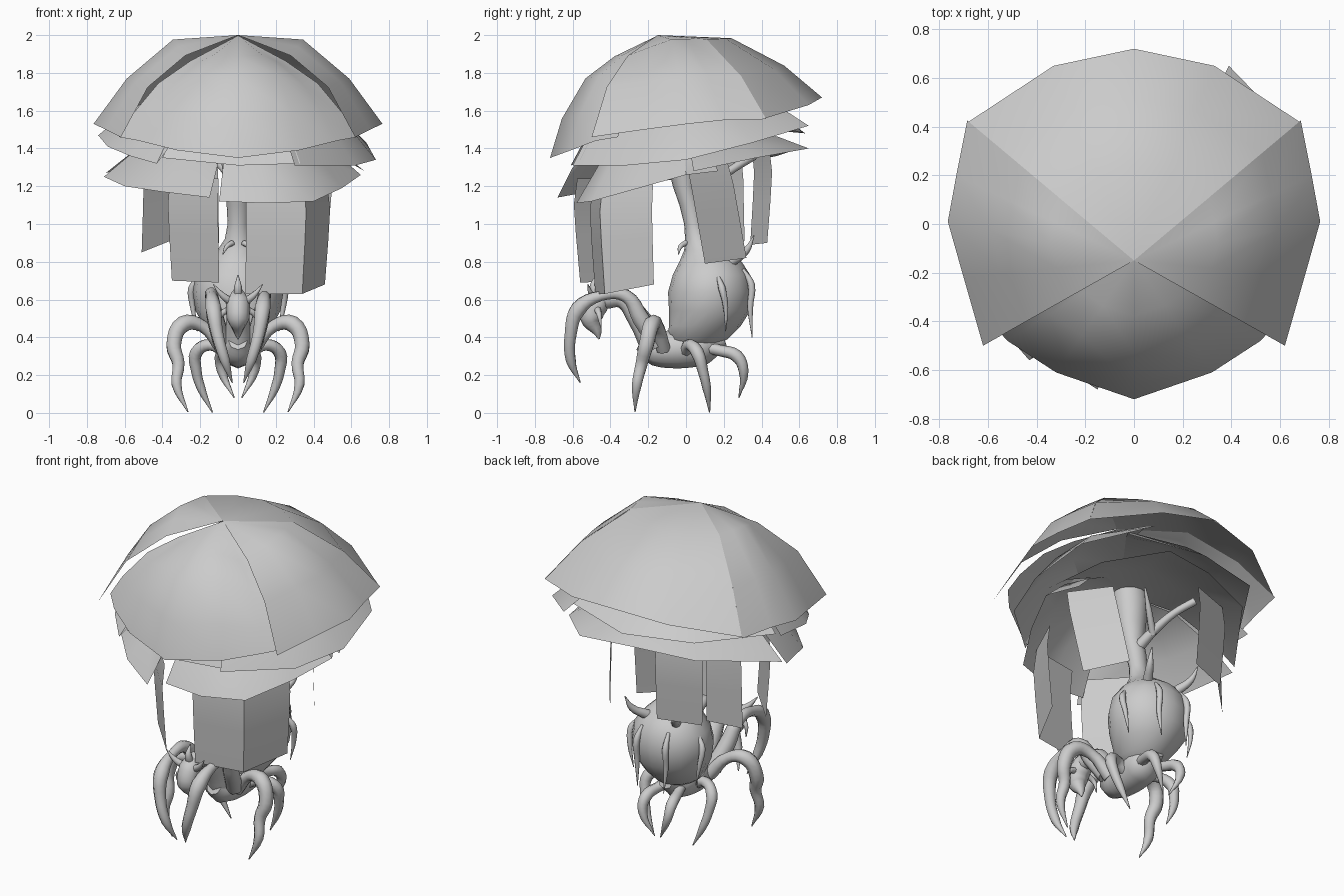
import bpy, bmesh, math

grey = bpy.data.materials.new("plain grey")
grey.diffuse_color = (0.6, 0.6, 0.6, 1)


def smooth(ob, angle=40):
    bpy.ops.object.select_all(action='DESELECT')
    ob.select_set(True)
    bpy.context.view_layer.objects.active = ob
    bpy.ops.object.shade_smooth_by_angle(angle=math.radians(angle))


def grid_mesh(name, rows, closed=False, angle=40):
    """Skin a list of equal-length point rows."""
    bm = bmesh.new()
    vs = [[bm.verts.new(p) for p in row] for row in rows]
    n = len(rows[0])
    for a, b in zip(vs, vs[1:]):
        for i in range(n if closed else n - 1):
            j = (i + 1) % n
            bm.faces.new((a[i], a[j], b[j], b[i]))
    if closed:
        bm.faces.new(vs[0][::-1])
        bm.faces.new(vs[-1])
    bmesh.ops.remove_doubles(bm, verts=bm.verts, dist=0.0005)
    bmesh.ops.recalc_face_normals(bm, faces=bm.faces)
    me = bpy.data.meshes.new(name)
    bm.to_mesh(me)
    bm.free()
    ob = bpy.data.objects.new(name, me)
    bpy.context.collection.objects.link(ob)
    me.materials.append(grey)
    smooth(ob, angle)


# sheet profiles: fraction outwards, fraction of the drop
ROUND = ((0.45, 0.05), (0.77, 0.49), (1, 1))
HALF = ((0.45, 0.12), (0.77, 0.49), (1, 1))
FLAT = ((0.45, 0.20), (0.77, 0.51), (1, 1))
NOSE = ((0.4, 0.17), (0.67, 0.35), (0.89, 0.68), (1, 1))
NOSE_EDGE = ((0.4, 0.25), (0.67, 0.47), (0.89, 0.78), (1, 1))


def canopy(name, apex, rim, curves=(ROUND,)):
    """Bulging leaf sheet from an apex out to a rim; the last curve repeats."""
    rays = [curves[min(i, len(curves) - 1)] for i in range(len(rim))]
    rows = [[apex] * len(rim)]
    for k in range(len(curves[0])):
        rows.append([[a + (b - a) * f for a, b, f in zip(apex, p, (c[k][0], c[k][0], c[k][1]))]
                     for p, c in zip(rim, rays)])
    grid_mesh(name, rows)


def strip(name, pts, top, flare=1.06, shift=(0, 0)):
    """Hanging leaf strip, slightly wider at the top."""
    rows = []
    for t, f in ((0, 1), (0.45, (1 + 2 * flare) / 3), (0.75, flare), (1, flare * 0.97)):
        rows.append([(x * f + shift[0] * t, y * f + shift[1] * t, z + (top - z) * t)
                     for x, y, z in pts])
    grid_mesh(name, rows, angle=35)


def limb(name, pts):
    """Tapered smooth tube; points are x, y, z, radius."""
    cu = bpy.data.curves.new(name, 'CURVE')
    cu.dimensions = '3D'
    cu.bevel_depth = 1
    cu.bevel_resolution = 2
    cu.resolution_u = 4
    cu.use_fill_caps = True
    sp = cu.splines.new('BEZIER')
    sp.bezier_points.add(len(pts) - 1)
    for bp, (x, y, z, r) in zip(sp.bezier_points, pts):
        bp.co = (x, y, z)
        bp.radius = r
        bp.handle_left_type = bp.handle_right_type = 'AUTO'
    ob = bpy.data.objects.new(name, cu)
    bpy.context.collection.objects.link(ob)
    bpy.ops.object.select_all(action='DESELECT')
    ob.select_set(True)
    bpy.context.view_layer.objects.active = ob
    bpy.ops.object.convert(target='MESH')
    ob = bpy.context.object
    ob.data.materials.clear()
    ob.data.materials.append(grey)
    smooth(ob, 60)


def pair(name, pts):
    for side, s in (("right", 1), ("left", -1)):
        limb(f"{name}_{side}", [(x * s, y, z, r) for x, y, z, r in pts])


def flip(pts):
    return [(-x, y, z) for x, y, z in pts]


# top canopy: four overlapping sheets
peak = (0, -0.15, 2.0)
canopy("canopy_top_back", peak, [(-.68, .42, 1.56), (-.33, .65, 1.63), (0, .72, 1.67),
                                 (.33, .65, 1.63), (.68, .42, 1.56)])
side = [(.62, -.5, 1.46), (.70, -.22, 1.50), (.765, .01, 1.53), (.73, .2, 1.55), (.685, .425, 1.555)]
canopy("canopy_top_right", peak, side, (FLAT, HALF, ROUND))
canopy("canopy_top_left", peak, flip(side), (FLAT, HALF, ROUND))
canopy("canopy_top_front", (0, -.15, 1.998),
       [(-.63, -.36, 1.46), (-.52, -.48, 1.44), (-.32, -.61, 1.39), (0, -.72, 1.35),
        (.32, -.61, 1.39), (.52, -.48, 1.44), (.63, -.36, 1.46)],
       (NOSE_EDGE, NOSE_EDGE, NOSE, NOSE, NOSE, NOSE_EDGE))

# middle canopy layer
mid = (0, -.1, 1.74)
canopy("canopy_middle_right", mid, [(.3, -.6, 1.31), (.62, -.32, 1.31), (.73, 0, 1.34),
                                    (.68, .35, 1.43), (.39, .65, 1.52)])
canopy("canopy_middle_left", mid, [(-.74, .12, 1.47), (-.69, -.2, 1.41), (-.57, -.4, 1.36),
                                   (-.43, -.56, 1.32), (-.37, -.52, 1.40)])
canopy("canopy_middle_front", mid, [(-.4, -.52, 1.35), (0, -.61, 1.31), (.33, -.57, 1.32)])
canopy("canopy_middle_back", mid, [(.45, .5, 1.51), (0, .63, 1.48), (-.42, .52, 1.49),
                                   (-.69, .1, 1.46)])

# lower canopy layer
low = (0, -.05, 1.52)
canopy("canopy_lower_front", low, [(-.1, -.57, 1.12), (.15, -.58, 1.11), (.4, -.5, 1.12),
                                   (.55, -.25, 1.19), (.65, 0, 1.26), (.55, .17, 1.28)])
canopy("canopy_lower_left", low, [(-.71, .02, 1.25), (-.6, -.3, 1.20), (-.4, -.52, 1.17),
                                  (-.15, -.68, 1.14), (-.11, -.6, 1.3)])
canopy("canopy_lower_back", low, [(.67, .04, 1.28), (.55, .37, 1.35), (.28, .65, 1.40),
                                  (-.05, .6, 1.40), (-.4, .48, 1.36), (-.7, .05, 1.27)])

# hanging leaf strips
strip("hanging_leaf_front_right", [(.04, -.48, .63), (.34, -.43, .63), (.46, -.17, .68)], 1.21)
strip("hanging_leaf_front_left", [(-.35, -.29, .70), (-.10, -.56, .69)], 1.24)
strip("hanging_leaf_right", [(.46, .10, .79), (.30, .32, .82)], 1.34, 1.02, (.04, -.1))
strip("hanging_leaf_left", [(-.51, .17, .85), (-.36, .31, .91)], 1.34, .98)
strip("hanging_leaf_back", [(-.35, .34, .89), (-.10, .43, .90)], 1.40)

# abdomen running up into the trunk: centre y, z, half width y, half width x
rings = [(.06, .33, .05, .05), (.06, .39, .16, .13), (.10, .46, .19, .18), (.125, .54, .215, .225),
         (.13, .64, .225, .24), (.135, .73, .205, .225), (.13, .80, .165, .17), (.10, .86, .11, .11),
         (.06, .92, .065, .07), (.04, 1.0, .05, .055), (.02, 1.1, .055, .06), (-.01, 1.2, .06, .065),
         (-.02, 1.3, .075, .085), (-.03, 1.45, .095, .1), (-.06, 1.7, .1, .1)]
angles = [math.tau * i / 16 for i in range(16)]
grid_mesh("abdomen_and_trunk", [[(rx * math.cos(a), cy + ry * math.sin(a), z) for a in angles]
                                for cy, z, ry, rx in rings], True, 60)

# thorax, neck and head
limb("thorax", [(0, .2, .40, .05), (0, .08, .36, .11), (0, -.05, .34, .105), (0, -.16, .34, .09),
                (0, -.24, .38, .05)])
limb("neck", [(0, -.16, .35, .08), (0, -.25, .5, .06), (0, -.34, .6, .045), (0, -.43, .60, .05)])
limb("head", [(0, -.40, .64, .03), (0, -.47, .58, .065), (0, -.50, .50, .06), (0, -.47, .43, .025),
              (0, -.46, .39, .004)])
limb("horn_centre", [(0, -.46, .6, .025), (0, -.49, .67, .02), (0, -.47, .73, .003)])
pair("horn", [(.02, -.47, .58, .025), (.08, -.5, .62, .018), (.13, -.52, .68, .003)])
pair("cheek_spike", [(.04, -.47, .55, .02), (.09, -.46, .52, .014), (.10, -.45, .45, .003)])

# grasping arms and walking legs
pair("arm", [(.08, -.15, .36, .05), (.12, -.24, .5, .048), (.14, -.32, .62, .036),
             (.14, -.45, .62, .028), (.13, -.57, .55, .044), (.11, -.61, .42, .034),
             (.07, -.61, .28, .028), (.03, -.56, .16, .003)])
pair("front_leg", [(.08, -.12, .34, .04), (.19, -.15, .46, .032), (.29, -.18, .47, .045),
                   (.34, -.21, .36, .042), (.315, -.235, .26, .034), (.325, -.26, .15, .028),
                   (.265, -.27, .005, .003)])
pair("middle_leg", [(.07, 0, .33, .035), (.15, .02, .36, .03), (.22, .06, .32, .035),
                    (.22, .09, .22, .028), (.195, .11, .13, .023), (.135, .125, .002, .003)])
pair("rear_leg", [(.03, .08, .35, .035), (.07, .18, .33, .03), (.09, .27, .30, .034),
                  (.085, .305, .22, .026), (.02, .28, .08, .003)])

# thorns draped over the abdomen
pair("side_thorn", [(.21, .17, .72, .010), (.245, .19, .66, .020), (.24, .21, .56, .014),
                    (.215, .21, .43, .002)])
pair("back_thorn", [(.09, .30, .76, .010), (.10, .345, .68, .020), (.10, .34, .56, .016),
                    (.09, .35, .40, .002)])
pair("top_thorn", [(.10, .24, .80, .03), (.15, .32, .86, .02), (.17, .36, .94, .003)])

# forked branch behind the trunk and small twigs
limb("branch", [(0, .02, 1.14, .035), (-.03, .14, 1.22, .026), (-.08, .26, 1.30, .022),
                (-.15, .36, 1.36, .022)])
limb("branch_fork", [(-.03, .13, 1.2, .022), (.05, .19, 1.30, .018), (.12, .24, 1.40, .006)])
pair("trunk_twig", [(.03, 0, .9, .016), (.06, -.03, .88, .012), (.08, -.04, .84, .003)])
